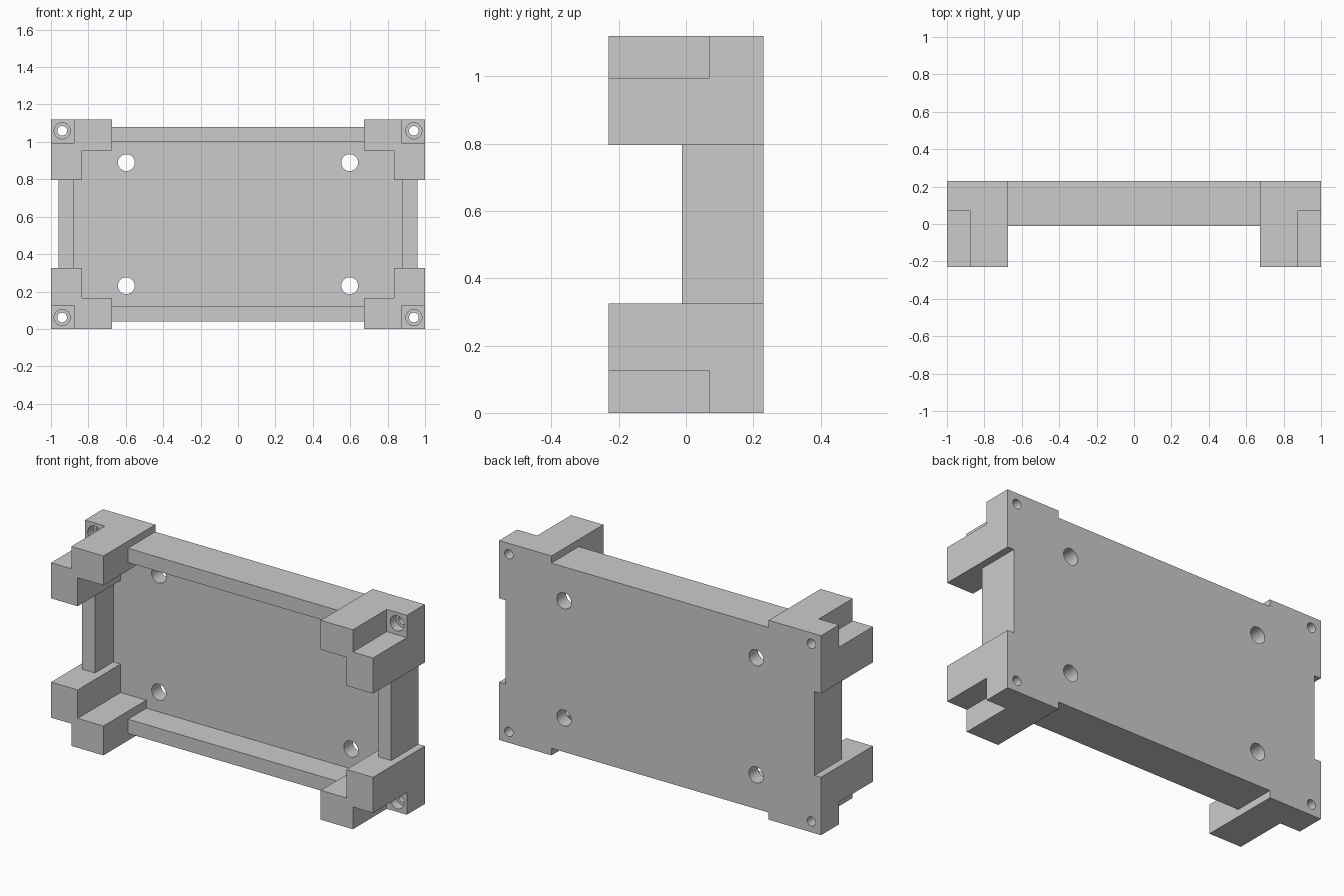
import bpy, bmesh
from math import pi
from mathutils import Matrix

if "Cube" in bpy.data.objects:
    bpy.data.objects.remove(bpy.data.objects["Cube"])

MID = 0.56            # half of the total height
BACK, FRONT = 0.23, -0.23


def finish(name, bm):
    bmesh.ops.recalc_face_normals(bm, faces=bm.faces)
    mesh = bpy.data.meshes.new(name)
    bm.to_mesh(mesh)
    bm.free()
    ob = bpy.data.objects.new(name, mesh)
    bpy.context.collection.objects.link(ob)
    return ob


def prism(name, pts, y0, y1):
    """Extrude an x-z outline from y0 to y1."""
    bm = bmesh.new()
    face = bm.faces.new([bm.verts.new((x, y0, z)) for x, z in pts])
    ext = bmesh.ops.extrude_face_region(bm, geom=[face])
    verts = [v for v in ext["geom"] if isinstance(v, bmesh.types.BMVert)]
    bmesh.ops.translate(bm, verts=verts, vec=(0, y1 - y0, 0))
    return finish(name, bm)


def box(name, x0, x1, y0, y1, z0, z1):
    return prism(name, [(x0, z0), (x1, z0), (x1, z1), (x0, z1)], y0, y1)


def cylinder(name, x, z, r, y0, y1):
    bm = bmesh.new()
    m = Matrix.Translation((x, (y0 + y1) / 2, z)) @ Matrix.Rotation(pi / 2, 4, 'X')
    bmesh.ops.create_cone(bm, cap_ends=True, segments=40, radius1=r,
                          radius2=r, depth=y1 - y0, matrix=m)
    return finish(name, bm)


def combine(target, other, op):
    mod = target.modifiers.new("bool", 'BOOLEAN')
    mod.operation, mod.solver, mod.object = op, 'EXACT', other
    other.hide_render = True
    bpy.context.view_layer.objects.active = target
    bpy.ops.object.modifier_apply(modifier=mod.name)
    bpy.data.objects.remove(other)


# Shallow open tray
tray = box("bracket_tray", -0.96, 0.96, -0.012, BACK, 0.04, 1.08)
combine(tray, box("cavity", -0.88, 0.88, -0.3, 0.15, 0.12, 1.0), 'DIFFERENCE')

# L-shaped corner posts
L = [(1, 0), (1, 0.325), (0.835, 0.325), (0.835, 0.165), (0.675, 0.165), (0.675, 0)]
corners = [(sx, top) for sx in (-1, 1) for top in (False, True)]
for sx, top in corners:
    place = lambda x, z: (sx * x, 2 * MID - z if top else z)
    combine(tray, prism("post", [place(*p) for p in L], FRONT, BACK), 'UNION')

# Corner pockets, countersunk screw holes and mounting holes
for sx, top in corners:
    place = lambda x, z: (sx * x, 2 * MID - z if top else z)
    pocket = [(0.875, -0.1), (1.1, -0.1), (1.1, 0.125), (0.875, 0.125)]
    combine(tray, prism("pocket", [place(*p) for p in pocket], -0.3, 0.07), 'DIFFERENCE')
    combine(tray, cylinder("recess", *place(0.94, 0.061), 0.043, 0.0, 0.12), 'DIFFERENCE')
    combine(tray, cylinder("screw_hole", *place(0.94, 0.061), 0.026, 0.0, 0.3), 'DIFFERENCE')
    combine(tray, cylinder("mount_hole", *place(0.597, 0.231), 0.045, 0.1, 0.3), 'DIFFERENCE')

# Smooth hole walls, crisp edges elsewhere
bpy.ops.object.select_all(action='DESELECT')
tray.select_set(True)
bpy.context.view_layer.objects.active = tray
bpy.ops.object.shade_smooth_by_angle(angle=0.5)
